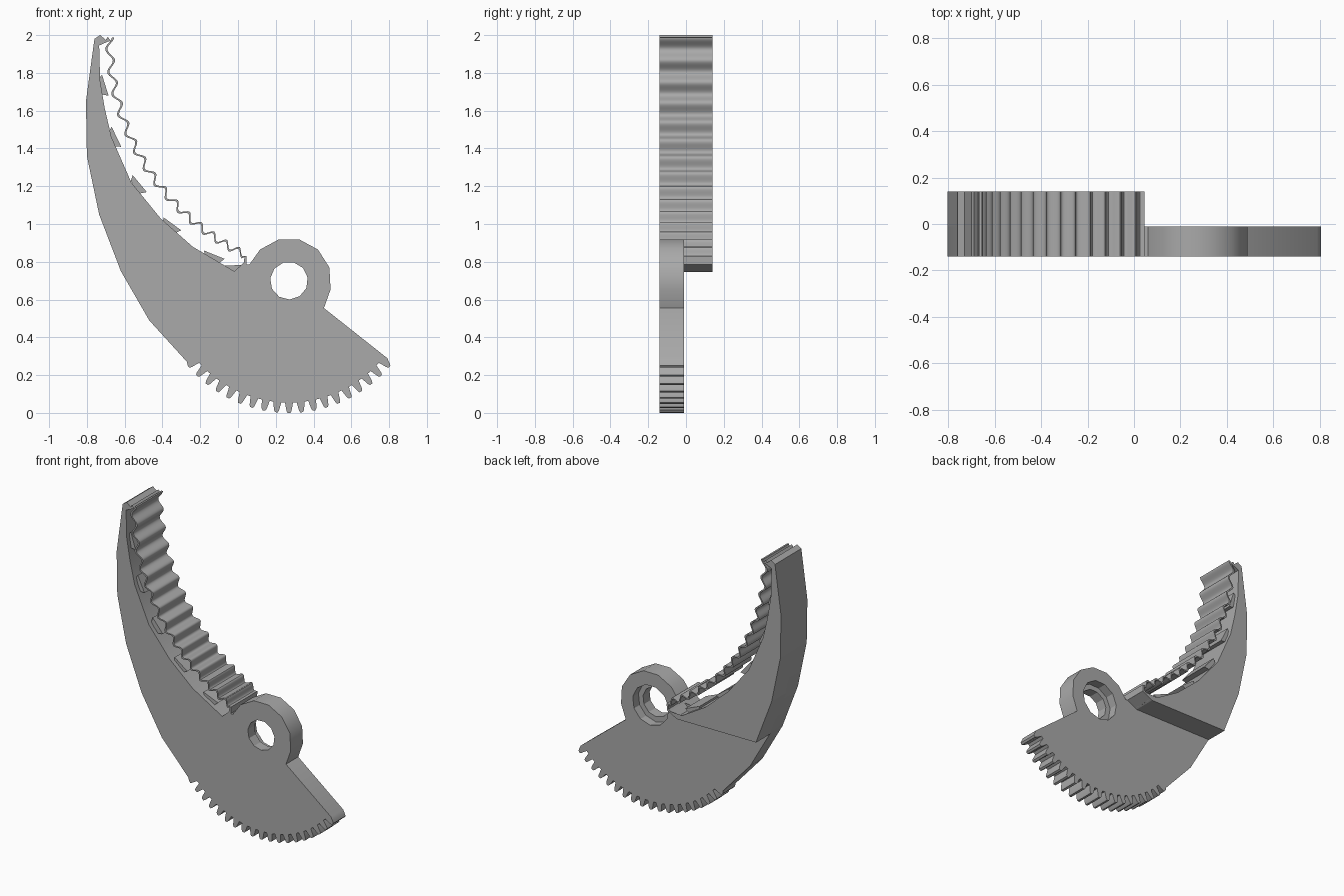
import bpy, bmesh
from math import sin, cos, pi, radians, log, hypot

if "Cube" in bpy.data.objects:
    bpy.data.objects.remove(bpy.data.objects["Cube"], do_unlink=True)

grey = bpy.data.materials.new("plain grey")
grey.use_nodes = True
grey.diffuse_color = (0.4, 0.4, 0.4, 1)
grey.node_tree.nodes["Principled BSDF"].inputs["Base Color"].default_value = (0.4, 0.4, 0.4, 1)

FRONT, STEP, BACK = -0.14, -0.01, 0.14
HUB = (0.27, 0.70)


def prism(name, outline, y0, y1):
    """Extrude an x-z outline from y0 to y1."""
    bm = bmesh.new()
    face = bm.faces.new([bm.verts.new((x, y0, z)) for x, z in outline])
    ext = bmesh.ops.extrude_face_region(bm, geom=[face])["geom"]
    bmesh.ops.translate(bm, vec=(0, y1 - y0, 0),
                        verts=[v for v in ext if isinstance(v, bmesh.types.BMVert)])
    bmesh.ops.recalc_face_normals(bm, faces=bm.faces)
    mesh = bpy.data.meshes.new(name)
    bm.to_mesh(mesh)
    bm.free()
    mesh.materials.append(grey)
    obj = bpy.data.objects.new(name, mesh)
    bpy.context.collection.objects.link(obj)
    return obj


def polar(centre, r, degrees):
    a = radians(degrees)
    return centre[0] + r * cos(a), centre[1] + r * sin(a)


def activate(obj):
    bpy.ops.object.select_all(action="DESELECT")
    obj.select_set(True)
    bpy.context.view_layer.objects.active = obj


def cut_hole(obj, r, y0, y1):
    """Cut a faceted round hole about the hub."""
    cutter = prism("cutter", [polar(HUB, r, 75 + i * 360 / 11) for i in range(11)], y0, y1)
    mod = obj.modifiers.new("hole", "BOOLEAN")
    mod.operation, mod.solver, mod.object = "DIFFERENCE", "EXACT", cutter
    activate(obj)
    bpy.ops.object.modifier_apply(modifier=mod.name)
    bpy.data.objects.remove(cutter, do_unlink=True)


# Outlines of the claw
inner = [(-0.02, 0.75), (-0.24, 0.88), (-0.41, 1.03), (-0.565, 1.22), (-0.67, 1.46),
         (-0.705, 1.61), (-0.73, 1.76), (-0.735, 1.945), (-0.70, 1.975), (-0.73, 2.0)]
outer = [(-0.76, 1.98), (-0.805, 1.65), (-0.80, 1.36), (-0.735, 1.05), (-0.62, 0.75)]
lug = [(0.045, 0.785), (0.035, 0.80), (0.02, 0.785)]

# Gear teeth along the lower edge, left to right
teeth = []
for k in range(-9, 10):
    mid = -90 + 5.5 * k
    teeth += [polar(HUB, r, mid + d)
              for r, d in ((0.645, -1.9), (0.69, -1.1), (0.70, -0.6),
                           (0.70, 0.6), (0.69, 1.1), (0.645, 1.9))]
teeth = teeth[2:-1]

# Front plate: claw, hub ring and toothed sector in one profile
ring = [(0.455, 0.555)] + [polar(HUB, 0.225, a) for a in (-12, 18, 47, 76, 104, 133)]
front_plate = prism("front_plate", inner + outer + [(-0.47, 0.49), (-0.27, 0.27)] + teeth
                    + [(0.79, 0.29)] + ring + [(0.06, 0.785)] + lug, FRONT, STEP)
cut_hole(front_plate, 0.10, FRONT - 0.1, STEP + 0.1)
cut_hole(front_plate, 0.135, -0.07, STEP + 0.1)

# Rear half of the claw, ending in a flat step
claw_back = prism("claw_back", inner + outer + [(-0.62, 0.745), (-0.03, 0.745)] + lug,
                  STEP, BACK)

# Wedges on the inner edge: centre, upper direction along the edge
for i, (x, z, dx, dz) in enumerate([(-0.715, 1.73, -0.15, 1), (-0.655, 1.455, -0.3, 1),
                                    (-0.53, 1.205, -0.6, 1), (-0.355, 0.99, -0.9, 0.9),
                                    (-0.13, 0.825, -1, 0.6)]):
    n = hypot(dx, dz)
    dx, dz = dx / n, dz / n
    local = [(-0.055, 0.022), (-0.04, -0.02), (0.04, -0.02), (0.06, 0.004)]
    prism(f"wedge_{i + 1}", [(x + u * dx + v * dz, z + u * dz - v * dx) for u, v in local],
          -0.11, 0.11)

# Corrugated grip sheet: waves tighten towards the lower end
arc, radius, steps = (0.585, 1.977), 1.265, 240
sides = ([], [])
for i in range(steps + 1):
    t = i / steps
    phase = 2 * pi * 28.4 * log(0.125 / (0.125 - 0.05 * t))
    wave = -0.018 * cos(phase)
    for side, offset in zip(sides, (-0.006, 0.006)):
        side.append(polar(arc, radius + wave + offset, 179.5 + 64.5 * t))
grip_sheet = prism("grip_sheet", sides[0] + [(0.046, 0.83), (0.044, 0.785), (0.03, 0.785),
                                             (0.034, 0.825)] + sides[1][::-1], FRONT, BACK)

# Bridge from the claw tip to the sheet
prism("tip_bridge", [(-0.735, 1.945), (-0.70, 1.975), (-0.69, 1.99), (-0.672, 1.97),
                     (-0.69, 1.965)], FRONT, BACK)

for obj in (front_plate, grip_sheet):
    activate(obj)
    bpy.ops.object.shade_smooth_by_angle(angle=radians(32))
